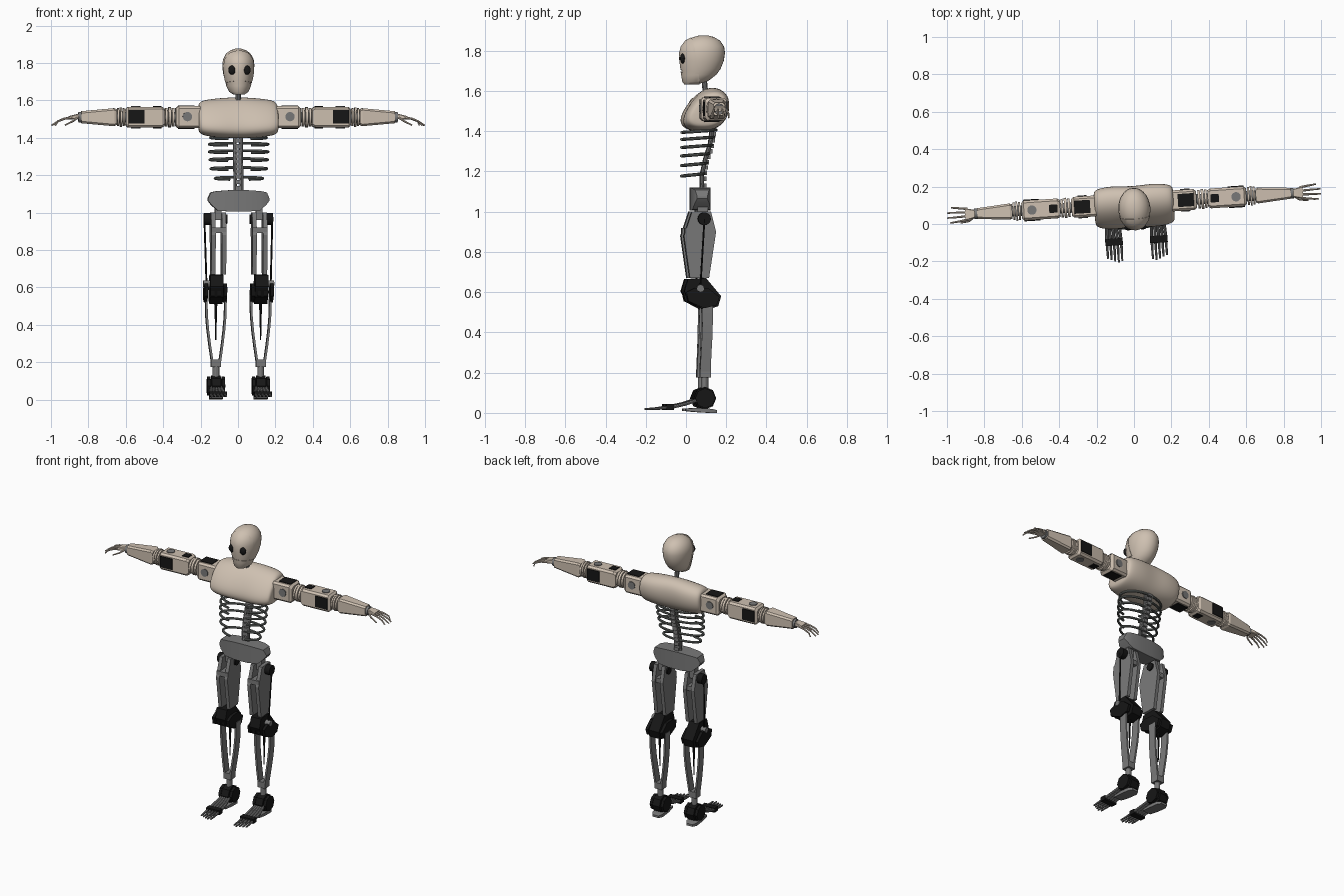
import bpy, bmesh, math
from mathutils import Vector, Matrix

if "Cube" in bpy.data.objects:
    bpy.data.objects.remove(bpy.data.objects["Cube"])

TURN, PIVOT = 0.065, Vector((0, 0.11, 0))   # whole figure stands slightly turned


def material(name, rgb):
    m = bpy.data.materials.new(name)
    m.diffuse_color = (*rgb, 1)
    m.use_nodes = True
    m.node_tree.nodes["Principled BSDF"].inputs["Base Color"].default_value = m.diffuse_color
    return m


BONE = material("bone_beige", (0.62, 0.53, 0.44))
GREY = material("metal_grey", (0.19, 0.19, 0.19))
RIB = material("rib_grey", (0.15, 0.165, 0.155))
BLACK = material("joint_black", (0.008, 0.008, 0.008))


def finish(name, bm, mat, mirror=True, angle=35, subsurf=0):
    bmesh.ops.recalc_face_normals(bm, faces=bm.faces)
    me = bpy.data.meshes.new(name)
    bm.to_mesh(me)
    bm.free()
    me.materials.append(mat)
    ob = bpy.data.objects.new(name, me)
    bpy.context.collection.objects.link(ob)
    rot = Matrix.Rotation(TURN, 3, 'Z')
    ob.rotation_euler.z = TURN
    ob.location = PIVOT - rot @ PIVOT
    bpy.ops.object.select_all(action='DESELECT')
    ob.select_set(True)
    bpy.context.view_layer.objects.active = ob
    bpy.ops.object.shade_smooth_by_angle(angle=math.radians(angle))
    if mirror:
        ob.modifiers.new("mirror", 'MIRROR').use_clip = False
    if subsurf:
        s = ob.modifiers.new("subsurf", 'SUBSURF')
        s.levels = s.render_levels = subsurf
    return ob


def loft(bm, rings):
    vs = [[bm.verts.new(p) for p in r] for r in rings]
    n = len(vs[0])
    for a, b in zip(vs, vs[1:]):
        for i in range(n):
            bm.faces.new((a[i], a[(i + 1) % n], b[(i + 1) % n], b[i]))
    bm.faces.new(vs[0])
    bm.faces.new(vs[-1])


def box(bm, x0, x1, y0, y1, z0, z1):
    loft(bm, [[(x0, y0, z), (x1, y0, z), (x1, y1, z), (x0, y1, z)] for z in (z0, z1)])


def plate(bm, profile, x0, x1):             # (y, z) outline extruded along x
    loft(bm, [[(x, y, z) for y, z in profile] for x in (x0, x1)])


def tube(bm, path, r, n=8, r_end=None):
    pts, rings = [Vector(p) for p in path], []
    for i, p in enumerate(pts):
        t = (pts[min(i + 1, len(pts) - 1)] - pts[max(i - 1, 0)]).normalized()
        ref = Vector((0, 0, 1)) if abs(t.z) < 0.9 else Vector((0, 1, 0))
        u = t.cross(ref).normalized()
        v = u.cross(t)
        rr = r + ((r if r_end is None else r_end) - r) * i / (len(pts) - 1)
        rings.append([p + rr * (math.cos(a) * u + math.sin(a) * v)
                      for a in (2 * math.pi * k / n for k in range(n))])
    loft(bm, rings)


def oct_ring(x, hy, hz, c, cy=0.11, cz=1.51):   # chamfered rectangle across the arm
    pts = [(hy, hz - c), (hy - c, hz), (c - hy, hz), (-hy, hz - c),
           (-hy, c - hz), (c - hy, -hz), (hy - c, -hz), (hy, c - hz)]
    return [(x, cy + y, cz + z) for y, z in pts]


# --- head: cranium, face mask, jaw, eyes ---
SKULL = [(1.637, .03, -.005, .07), (1.65, .05, -.015, .11), (1.68, .064, -.02, .15),
         (1.71, .074, -.025, .172), (1.75, .083, -.03, .188), (1.79, .086, -.031, .194),
         (1.82, .082, -.023, .19), (1.85, .066, 0, .17), (1.868, .042, .035, .14),
         (1.876, .018, .065, .11)]


def skull(scale, cuts=()):
    bm = bmesh.new()
    loft(bm, [[(w * math.cos(a), (f + b) / 2 + (b - f) / 2 * math.sin(a), z)
               for a in (2 * math.pi * k / 28 for k in range(28))] for z, w, f, b in SKULL])
    c = Vector((0, .08, 1.755))
    for v in bm.verts:
        v.co = c + (v.co - c) * scale
    for co, no in cuts:
        bmesh.ops.bisect_plane(bm, geom=bm.verts[:] + bm.edges[:] + bm.faces[:],
                               plane_co=co, plane_no=no, clear_outer=True)
        bmesh.ops.holes_fill(bm, edges=[e for e in bm.edges if e.is_boundary])
    return bm


finish("cranium", skull(1), BONE, False, 60)
finish("face_mask", skull(1.03, [((0, .045, 1.77), (0, 1, .2)), ((0, 0, 1.70), (0, -.15, -1))]),
       BONE, False, 40)
finish("jaw", skull(1.04, [((0, .06, 1.68), (0, 1, .1)), ((0, 0, 1.692), (0, .15, 1))]),
       BONE, False, 40)
bm = bmesh.new()
bmesh.ops.create_uvsphere(bm, u_segments=16, v_segments=10, radius=1, matrix=
    Matrix.Translation((.038, -.019, 1.762)) @ Matrix.Diagonal((.022, .013, .025, 1)))
finish("eye", bm, BLACK)
bm = bmesh.new()
tube(bm, [(0, .1, 1.56), (0, .09, 1.66)], .014, 10)
finish("neck", bm, GREY, False)

# --- chest shell ---
CHEST = [(-.02, 1.425), (-.02, 1.475), (.02, 1.545), (.08, 1.605), (.15, 1.618), (.205, 1.585),
         (.21, 1.5), (.18, 1.435), (.12, 1.402), (.03, 1.4)]
bm = bmesh.new()
loft(bm, [[(x, .1 + (y - .1) * s, 1.5 + (z - 1.5) * t) for y, z in CHEST] for x, s, t in
          [(-.215, .72, .6), (-.205, .87, .82), (-.17, .98, .93), (-.1, 1.03, 1.0), (-.03, .97, 1.04),
           (.03, .97, 1.04), (.1, 1.03, 1.0), (.17, .98, .93), (.205, .87, .82), (.215, .72, .6)]])
finish("chest_shell", bm, BONE, False, 180, 2)

# --- spine and ribs ---
SPINE = [(1.43, .13), (1.34, .12), (1.26, .095), (1.18, .078), (1.08, .08)]
bm = bmesh.new()
tube(bm, [(.017, y, z) for z, y in SPINE], .01)
finish("spine_rod", bm, GREY)
bm = bmesh.new()
for (z0, y0), (z1, y1) in zip(SPINE, SPINE[1:]):
    for k in range(3):
        f = (k + .5) / 3
        y, z = y0 + (y1 - y0) * f, z0 + (z1 - z0) * f
        box(bm, -.016, .016, y - .008, y + .022, z - .011, z + .011)
finish("vertebrae", bm, GREY, False)
bm = bmesh.new()
for i, z in enumerate((1.40, 1.365, 1.325, 1.283, 1.235, 1.183)):
    back = .15 - .012 * i
    w = (.15, .158, .158, .155, .15, .128)[i]
    mid, half = (back - .025) / 2, (back + .025) / 2
    tube(bm, [(w * math.sin(a), mid + half * math.cos(a), z + .006 * math.cos(a))
              for a in (math.radians(8 + 13.5 * k) for k in range(12))], .0075)
finish("ribs", bm, RIB)

# --- pelvis ---
bm = bmesh.new()
PELVIS = [(0, 1.12, 1.005, .02, .12), (.045, 1.12, 1.005, .02, .12),
          (.115, 1.115, 1.012, .025, .115), (.15, 1.108, 1.045, .035, .105),
          (.165, 1.075, 1.065, .045, .095)]
PELVIS = [(-x, *r) for x, *r in PELVIS[:0:-1]] + PELVIS
loft(bm, [[(x, f, lo), (x, b, lo), (x, b, hi), (x, f, hi)] for x, hi, lo, f, b in PELVIS])
finish("pelvis", bm, GREY, False, 20)

# --- arms ---
bm = bmesh.new()
loft(bm, [oct_ring(x, h, h * 1.05, .012) for x, h in ((.19, .05), (.21, .056), (.32, .056), (.335, .045))])
finish("shoulder_block", bm, BONE, angle=20)
bm = bmesh.new()
loft(bm, [oct_ring(x, h, h * 1.05, .012) for x, h in ((.395, .045), (.41, .053), (.59, .053), (.602, .042))])
finish("upper_arm", bm, BONE, angle=20)
bm = bmesh.new()
loft(bm, [oct_ring(x, y, z, .01) for x, y, z in ((.652, .038, .042), (.665, .043, .048), (.84, .029, .032))])
finish("forearm", bm, BONE, angle=20)
bm = bmesh.new()
for x0, x1, r in ((.342, .355, .05), (.36, .374, .054), (.379, .391, .05),
                  (.608, .618, .048), (.623, .633, .052), (.638, .648, .048)):
    tube(bm, [(x0, .11, 1.51), (x1, .11, 1.51)], r, 20)
finish("arm_rings", bm, BONE)
bm = bmesh.new()
for x0, x1 in ((.32, .41), (.59, .67), (.83, .855)):
    tube(bm, [(x0, .11, 1.51), (x1, .11, 1.51)], .028, 12)
finish("arm_core", bm, GREY)
bm = bmesh.new()
for s in (-1, 1):      # dark panels on front/back and on top/bottom
    y, z = .11 + s * .054, 1.51 + s * .056
    box(bm, .505, .59, y - .004, y + .004, 1.475, 1.548)
    box(bm, .41, .455, .088, .132, z - .004, z + .004)
    z = 1.51 + s * .059
    box(bm, .235, .32, .075, .145, z - .004, z + .004)
finish("arm_panels", bm, BLACK)
bm = bmesh.new()
for s in (-1, 1):      # pivot caps
    tube(bm, [(.275, .11, 1.513), (.275, .11 + s * .061, 1.513)], .025, 20)
    tube(bm, [(.547, .11, 1.51), (.547, .11, 1.51 + s * .06)], .025, 20)
finish("arm_pivots", bm, GREY)
bm = bmesh.new()
loft(bm, [oct_ring(x, y, h, .004, cz=z) for x, y, h, z in
          ((.838, .018, .014, 1.512), (.865, .024, .013, 1.513), (.905, .033, .009, 1.507))])
finish("palm", bm, BONE)
bm = bmesh.new()
for k, tip in enumerate((.985, 1.0, .998, .975)):
    o = (k - 1.5) * .019
    tube(bm, [(.89, .11 + o, 1.508), (.93, .11 + o * 1.2, 1.502),
              (.965, .11 + o * 1.35, 1.488), (tip, .11 + o * 1.4, 1.466)], .0065, 8, .004)
tube(bm, [(.86, .092, 1.508), (.885, .073, 1.49), (.93, .066, 1.467)], .0065, 8, .004)
finish("fingers", bm, BONE)

# --- thighs ---
THIGH = [(.02, 1.0), (.115, 1.0), (.14, .9), (.105, .67), (.01, .67), (-.02, .88)]
bm = bmesh.new()
for x0, x1 in ((.07, .093), (.127, .15)):
    plate(bm, THIGH, x0, x1)
box(bm, .07, .15, -.015, .13, .89, .92)
finish("thigh_frame", bm, GREY, angle=10)
bm = bmesh.new()
box(bm, .093, .127, .05, .1, .96, 1.04)
tube(bm, [(.15, .06, .62), (.19, .06, .62)], .018, 16)
finish("hip_post_and_knee_cap", bm, GREY)
bm = bmesh.new()
tube(bm, [(.148, .08, .965), (.185, .08, .965)], .032, 16)
tube(bm, [(.06, .08, .965), (.072, .08, .965)], .025, 16)
tube(bm, [(.182, .08, .965), (.172, .06, .62)], .005, 6)
finish("hip_joint", bm, BLACK)

# --- knees ---
KNEE = [(-.018, .605), (.0, .665), (.09, .67), (.165, .58), (.15, .53), (.085, .51), (.01, .55)]
bm = bmesh.new()
plate(bm, KNEE, .085, .155)
for k in range(4):
    x = .065 + k * .034
    plate(bm, [(-.01, .6), (.03, .62), (.1, .62), (.155, .575), (.14, .535), (.08, .52), (.0, .555)],
          x, x + .018)
finish("knee", bm, BLACK, angle=10)

# --- shins ---
bm = bmesh.new()
for s in (-1, 1):
    rings = []
    for z, o, y in ((.56, .052, .098), (.45, .05, .096), (.37, .043, .094), (.29, .033, .09), (.2, .02, .087)):
        x = .12 + s * o
        rings.append([(x - .006, y - .026, z), (x + .006, y - .026, z),
                      (x + .006, y + .026, z), (x - .006, y + .026, z)])
    loft(bm, rings)
box(bm, .093, .147, .06, .114, .175, .215)
tube(bm, [(.12, .085, .1), (.12, .085, .19)], .018, 12)
finish("shin", bm, GREY, angle=20)
bm = bmesh.new()
tube(bm, [(.12, .095, .53), (.12, .095, .45), (.12, .093, .32)], .009, 8, .003)
finish("shin_piston", bm, BLACK)

# --- ankles and feet ---
bm = bmesh.new()
for x0, x1, r in ((.073, .09, .05), (.095, .145, .056), (.15, .167, .05)):
    tube(bm, [(x0, .085, .073), (x1, .085, .073)], r, 8)
finish("ankle", bm, BLACK, angle=10)
bm = bmesh.new()
box(bm, .073, .167, -.108, -.07, .014, .043)
finish("toe_joint", bm, BLACK)
bm = bmesh.new()
loft(bm, [[(.12 - w, y, z0), (.12 + w, y, z0), (.12 + w, y, z1), (.12 - w, y, z1)] for y, w, z0, z1 in
          ((.145, .022, .0, .014), (.12, .036, .0, .02), (.05, .036, .004, .024), (-.01, .03, .01, .022))])
for k in range(5):
    o = (k - 2) * .019
    tube(bm, [(.12 + o * .6, .06, .068), (.12 + o * .9, -.01, .045), (.12 + o, -.08, .029)], .0085)
    tube(bm, [(.12 + o, -.1, .027), (.12 + o, -.15, .021),
              (.12 + o, -.2 + .008 * abs(k - 1), .019)], .0075, 8, .005)
finish("foot_and_toes", bm, GREY)
